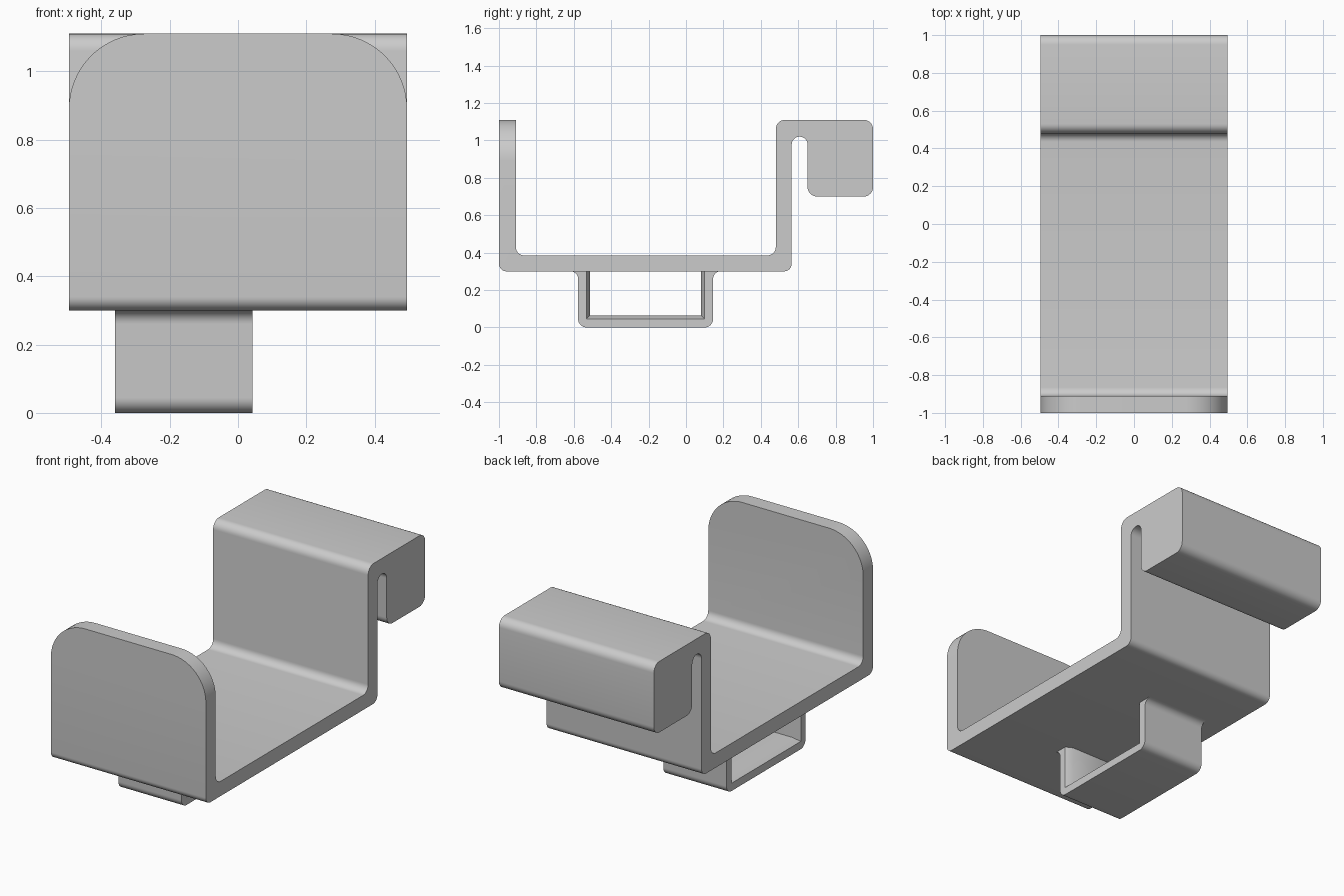
import bpy, bmesh, math
from mathutils import Vector

cube = bpy.data.objects.get("Cube")
if cube:
    bpy.data.objects.remove(cube)

grey = bpy.data.materials.new("light grey plastic")
grey.use_nodes = True
colour = (0.6, 0.6, 0.6, 1)
grey.diffuse_color = colour
grey.node_tree.nodes["Principled BSDF"].inputs["Base Color"].default_value = colour


def rounded(corners, steps=8):
    """Side outline from (y, z, radius) corners, each filleted by its radius."""
    out = []
    for i, (y, z, r) in enumerate(corners):
        p = Vector((y, z))
        if r == 0:
            out.append(p)
            continue
        a = (Vector(corners[i - 1][:2]) - p).normalized()
        b = (Vector(corners[(i + 1) % len(corners)][:2]) - p).normalized()
        half = a.angle(b) / 2
        centre = p + (a + b).normalized() * r / math.sin(half)
        start = p + a * r / math.tan(half) - centre
        end = p + b * r / math.tan(half) - centre
        sweep = start.angle(end)
        for k in range(steps + 1):
            t = k / steps
            out.append(centre + (start * math.sin((1 - t) * sweep)
                                 + end * math.sin(t * sweep)) / math.sin(sweep))
    return out


def loft(stations):
    """Skin a closed solid through (x, outline) stations."""
    bm = bmesh.new()
    rings = [[bm.verts.new((x, p.x, p.y)) for p in outline] for x, outline in stations]
    for a, b in zip(rings, rings[1:]):
        for i in range(len(a)):
            bm.faces.new((a[i - 1], a[i], b[i], b[i - 1]))
    bm.faces.new(rings[0])
    bm.faces.new(rings[-1])
    bmesh.ops.recalc_face_normals(bm, faces=bm.faces)
    return bm


def finish(bm, name):
    mesh = bpy.data.meshes.new(name)
    bm.to_mesh(mesh)
    bm.free()
    mesh.materials.append(grey)
    obj = bpy.data.objects.new(name, mesh)
    bpy.context.collection.objects.link(obj)
    bpy.ops.object.select_all(action='DESELECT')
    obj.select_set(True)
    bpy.context.view_layer.objects.active = obj
    bpy.ops.object.shade_smooth_by_angle(angle=math.radians(30))


# Tray with front plate, back wall and hanging hook
half_width, base, floor, top = 0.495, 0.30, 0.385, 1.11
tray = rounded([
    (-1, base, 0.04), (0.565, base, 0.04),
    (0.565, 1.02, 0.0424), (0.65, 1.02, 0.0424),
    (0.65, 0.70, 0.05), (1, 0.70, 0.05), (1, top, 0.05), (0.48, top, 0.05),
    (0.48, floor, 0.045), (-0.91, floor, 0.045), (-0.91, top, 0), (-1, top, 0)])
bm = loft([(-half_width, tray), (half_width, tray)])

# Large rounded corners on the front plate
corners = [e for e in bm.edges
           if all(v.co.y < -0.9 and v.co.z > top - 0.01 for v in e.verts)
           and abs(e.verts[0].co.x - e.verts[1].co.x) < 0.01]
bmesh.ops.bevel(bm, geom=corners, offset=0.22, segments=16, profile=0.5, affect='EDGES')
finish(bm, "tray_with_hook")


# Loop under the tray, its opening flared at both ends
def loop_outline(inset):
    front, back, bottom = -0.533 + inset, 0.1 - inset, 0.045 + inset
    return rounded([
        (-0.618, 0.31, 0), (-0.618, base, 0), (-0.577, base, 0.04),
        (-0.577, 0, 0.045), (0.145, 0, 0.045),
        (0.145, base, 0.04), (0.186, base, 0), (0.186, 0.31, 0),
        (back, 0.31, 0), (back, bottom, 0), (front, bottom, 0), (front, 0.31, 0)])


left, right, flare = 0.043, -0.36, 0.04
thin, thick = loop_outline(0), loop_outline(0.02)
finish(loft([(right, thin), (right + flare, thick), (left - flare, thick), (left, thin)]),
       "lower_loop")
